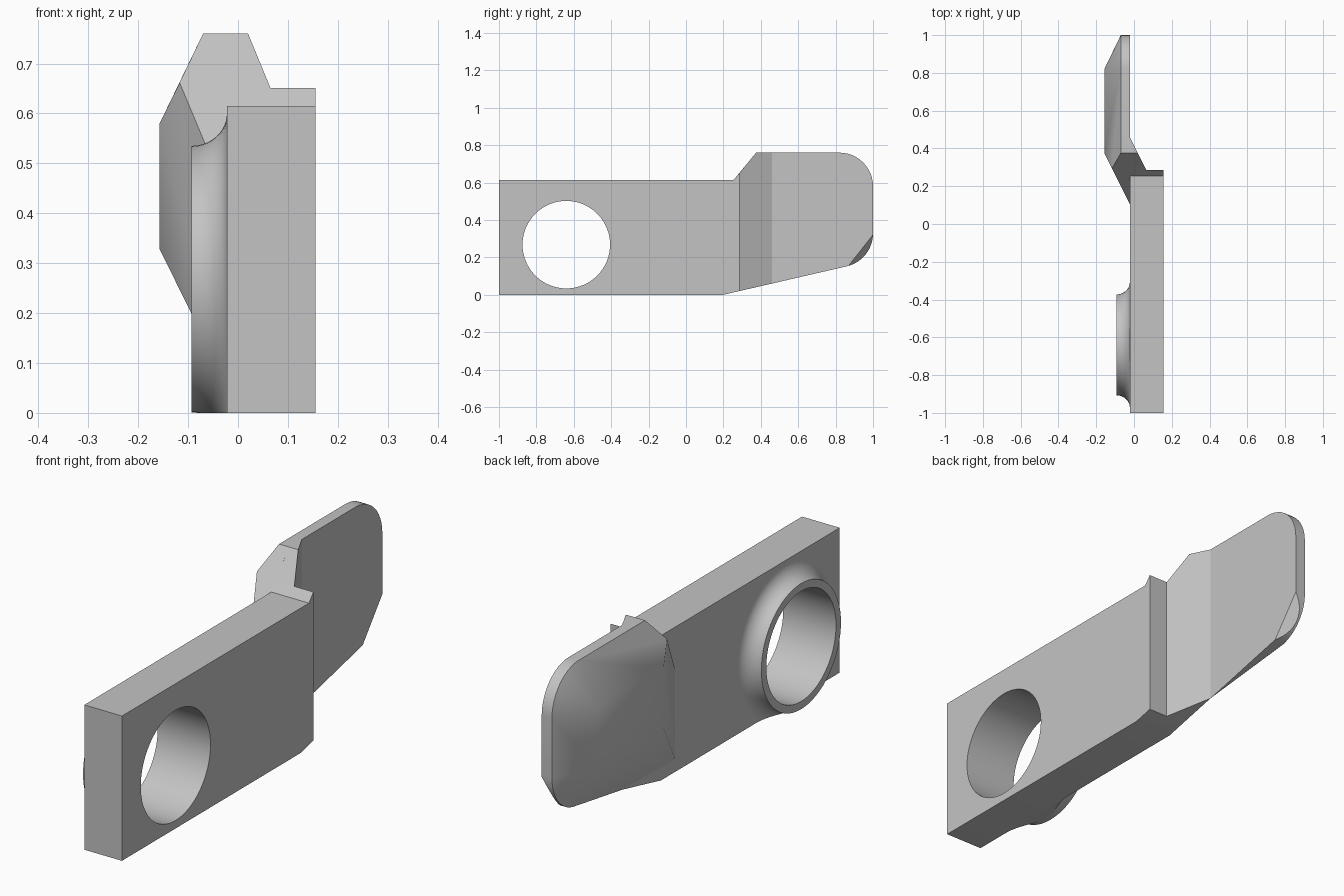
import bpy, bmesh, math
from mathutils import Vector

if "Cube" in bpy.data.objects:
    bpy.data.objects.remove(bpy.data.objects["Cube"])

grey = bpy.data.materials.new("plain_grey")
grey.diffuse_color = (0.55, 0.55, 0.55, 1)
grey.use_nodes = True
grey.node_tree.nodes["Principled BSDF"].inputs["Base Color"].default_value = grey.diffuse_color

HOLE_Y, HOLE_Z, HOLE_R = -0.64, 0.268, 0.234
FACE_X, RIM_X, BACK_X = -0.022, -0.07, -0.157   # plate side, paddle rim, paddle flat


def finish(bm, name):
    bmesh.ops.remove_doubles(bm, verts=bm.verts, dist=1e-5)
    bmesh.ops.recalc_face_normals(bm, faces=bm.faces)
    me = bpy.data.meshes.new(name)
    bm.to_mesh(me)
    bm.free()
    me.materials.append(grey)
    ob = bpy.data.objects.new(name, me)
    bpy.context.collection.objects.link(ob)
    return ob


def activate(ob):
    bpy.ops.object.select_all(action='DESELECT')
    ob.select_set(True)
    bpy.context.view_layer.objects.active = ob


def smooth(ob):
    activate(ob)
    bpy.ops.object.shade_smooth_by_angle(angle=math.radians(30))


def prism(outline, x0, x1):
    """Side outline of (y, z) points extruded along x."""
    bm = bmesh.new()
    f = bm.faces.new([bm.verts.new((x0, y, z)) for y, z in outline])
    ext = bmesh.ops.extrude_face_region(bm, geom=[f])
    vs = [g for g in ext['geom'] if isinstance(g, bmesh.types.BMVert)]
    bmesh.ops.translate(bm, verts=vs, vec=(x1 - x0, 0, 0))
    # extruding keeps the first cap in some cases; make sure both caps exist once
    if not f.is_valid:
        bm.verts.ensure_lookup_table()
        bmesh.ops.holes_fill(bm, edges=[e for e in bm.edges if e.is_boundary])
    bmesh.ops.recalc_face_normals(bm, faces=bm.faces)
    return bm


def circle(cy, cz, r, a0, a1, n):
    return [(cy + r * math.cos(math.radians(a0 + (a1 - a0) * i / n)),
             cz + r * math.sin(math.radians(a0 + (a1 - a0) * i / n)))
            for i in range(n + 1)]


def cut(bm, point, normal):
    """Remove everything on the normal's side and cap the opening."""
    geom = bm.verts[:] + bm.edges[:] + bm.faces[:]
    bmesh.ops.bisect_plane(bm, geom=geom, dist=1e-5, plane_co=point,
                           plane_no=normal, clear_outer=True)
    bmesh.ops.holes_fill(bm, edges=[e for e in bm.edges if e.is_boundary])


# Main bar with ramped end and round hole
bar = finish(prism([(-1, 0), (0.2, 0), (0.285, 0.02), (0.285, 0.651),
                    (0.255, 0.615), (-1, 0.615)], FACE_X, 0.155), "bar")
cutter = finish(prism(circle(HOLE_Y, HOLE_Z, HOLE_R, 0, 360, 64)[:-1], -0.3, 0.4),
                "hole_cutter")
cutter.hide_render = True
mod = bar.modifiers.new("hole", 'BOOLEAN')
mod.operation, mod.solver, mod.object = 'DIFFERENCE', 'EXACT', cutter
activate(bar)
bpy.ops.object.modifier_apply(modifier="hole")
bpy.data.objects.remove(cutter)
smooth(bar)

# Flared collar around the hole, trimmed level with the underside
bm = bmesh.new()
profile = [(FACE_X, HOLE_R), (-0.093, HOLE_R)]
for i in range(11):
    a = math.pi / 2 * i / 10
    profile.append((-0.093 + 0.071 * math.sin(a), 0.333 - 0.066 * math.cos(a)))
N = 64
rings = []
for k in range(N):
    t = 2 * math.pi * k / N
    rings.append([bm.verts.new((x, HOLE_Y + r * math.cos(t), HOLE_Z + r * math.sin(t)))
                  for x, r in profile])
for k in range(N):
    a, b = rings[k], rings[(k + 1) % N]
    for i in range(len(profile)):
        j = (i + 1) % len(profile)
        bm.faces.new((a[i], a[j], b[j], b[i]))
cut(bm, (0, 0, 0), (0, 0, -1))
smooth(finish(bm, "collar"))

# Angled web joining bar and paddle
bm = prism([(0.285, 0.02), (0.46, 0.06), (0.46, 0.76), (0.375, 0.76), (0.285, 0.651)],
           FACE_X, 0.065)
cut(bm, (0.065, 0.285, 0), (0.175, 0.087, 0))
smooth(finish(bm, "web"))

# Paddle: rounded rim tapering to a flat back panel
pts = [(BACK_X, y, z) for y in (0.375, 0.82) for z in (0.328, 0.58)]
pts += [(RIM_X, 0.375, 0.76), (FACE_X, 0.375, 0.76), (-0.117, 0.294, 0.662),
        (FACE_X, 0.105, 0.434), (FACE_X, 0.105, 0.055), (FACE_X, 0.46, 0.06)]
rim = circle(0.82, 0.58, 0.18, 0, 90, 12) + circle(0.82, 0.328, 0.18, -77, 0, 12)
pts += [(x, y, z) for x in (RIM_X, FACE_X) for y, z in rim]
bm = bmesh.new()
for p in pts:
    bm.verts.new(p)
hull = bmesh.ops.convex_hull(bm, input=bm.verts[:])
loose = [v for v in bm.verts if not v.link_faces]
bmesh.ops.delete(bm, geom=loose, context='VERTS')
bmesh.ops.dissolve_limit(bm, angle_limit=math.radians(1), verts=bm.verts[:],
                         edges=bm.edges[:])
# Small bevelled lower corner
p0, p1 = Vector((FACE_X, 0.867, 0.153)), Vector((FACE_X, 0.999, 0.32))
n = (p1 - p0).cross(Vector((-0.06, 0.962, 0.217)) - p0)
if n.x < 0:
    n.negate()
cut(bm, p0, n)
smooth(finish(bm, "paddle"))
